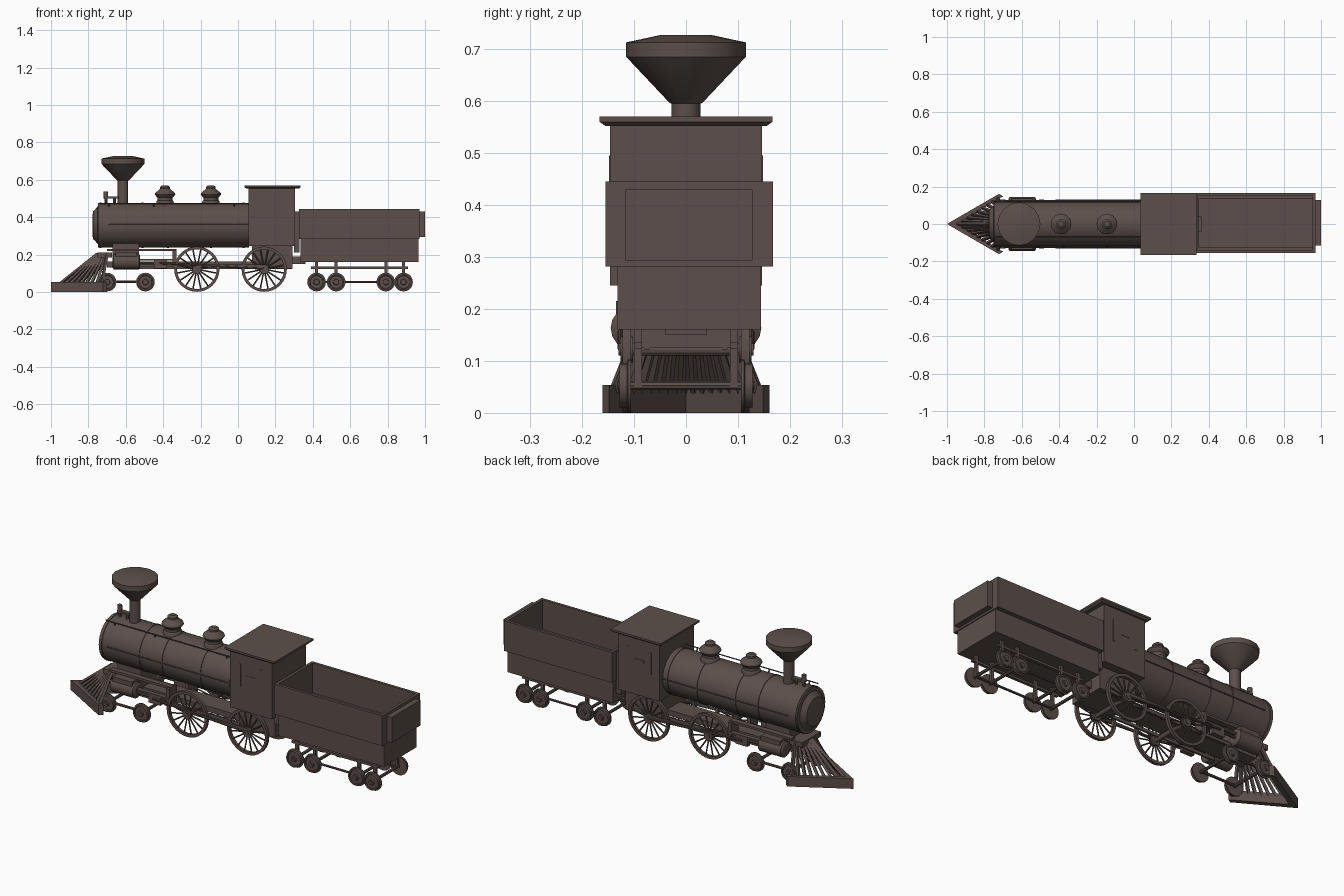
import bpy, bmesh, math
from mathutils import Vector, Matrix

if "Cube" in bpy.data.objects:
    bpy.data.objects.remove(bpy.data.objects["Cube"])

brown = bpy.data.materials.new("dark_brown")
brown.diffuse_color = (0.107, 0.078, 0.069, 1)
brown.use_nodes = True
brown.node_tree.nodes["Principled BSDF"].inputs["Base Color"].default_value = brown.diffuse_color


def finish(name, bm, smooth=False):
    bmesh.ops.recalc_face_normals(bm, faces=bm.faces)
    me = bpy.data.meshes.new(name)
    bm.to_mesh(me)
    bm.free()
    me.materials.append(brown)
    if smooth:
        for p in me.polygons:
            p.use_smooth = True
        me.set_sharp_from_angle(angle=math.radians(28))
    ob = bpy.data.objects.new(name, me)
    bpy.context.collection.objects.link(ob)
    return ob


def add_box(bm, x0, x1, y0, y1, z0, z1):
    m = Matrix.Translation(((x0 + x1) / 2, (y0 + y1) / 2, (z0 + z1) / 2))
    bmesh.ops.create_cube(bm, size=1, matrix=m @ Matrix.Diagonal((x1 - x0, y1 - y0, z1 - z0, 1)))


def add_rod(bm, p, q, r, n=8):
    p, q = Vector(p), Vector(q)
    rot = (q - p).to_track_quat('Z', 'Y').to_matrix().to_4x4()
    bmesh.ops.create_cone(bm, cap_ends=True, segments=n, radius1=r, radius2=r,
                          depth=(q - p).length, matrix=Matrix.Translation((p + q) / 2) @ rot)


def add_loft(bm, rings, closed=False):
    rings = [[bm.verts.new(v) for v in ring] for ring in rings]
    n = len(rings[0])
    for a, b in zip(rings, rings[1:] + rings[:1] if closed else rings[1:]):
        for i in range(n):
            j = (i + 1) % n
            bm.faces.new((a[i], a[j], b[j], b[i]))
    if not closed:
        bm.faces.new(rings[0])
        bm.faces.new(rings[-1])


def add_lathe(bm, profile, origin, axis='Z', n=24, closed=False):
    """Revolve (radius, height) points around an axis through origin."""
    rings = []
    for r, h in profile:
        ring = []
        for i in range(n):
            a = 2 * math.pi * i / n
            c, s = r * math.cos(a), r * math.sin(a)
            v = {'X': (h, c, s), 'Y': (c, h, s), 'Z': (c, s, h)}[axis]
            ring.append(Vector(v) + Vector(origin))
        rings.append(ring)
    add_loft(bm, rings, closed)


def rect(x0, x1, y, z, cy=0):
    return [(x0, cy - y, z), (x1, cy - y, z), (x1, cy + y, z), (x0, cy + y, z)]


def loft(name, rings):
    bm = bmesh.new()
    add_loft(bm, rings)
    return finish(name, bm)


def box(name, *d):
    bm = bmesh.new()
    add_box(bm, *d)
    return finish(name, bm)


def lathe(name, profile, origin, axis='Z', n=24):
    bm = bmesh.new()
    add_lathe(bm, profile, origin, axis, n)
    return finish(name, bm, True)


def rod(name, p, q, r, n=8):
    bm = bmesh.new()
    add_rod(bm, p, q, r, n)
    return finish(name, bm, True)


# boiler with smokebox door and bands
BZ = 0.357
lathe("boiler", [(.055, -.778), (.075, -.774), (.08, -.768), (.1, -.75), (.12, -.748), (.12, .06)],
      (0, 0, BZ), 'X', 32)
for x in (-.735, -.51, -.375, -.145, .03):
    lathe("boiler_band", [(.119, x - .006), (.1225, x - .005), (.1225, x + .005), (.119, x + .006)],
          (0, 0, BZ), 'X', 32)

# chimney with flared funnel
lathe("chimney", [(.028, .46), (.028, .595), (.032, .597), (.115, .685), (.115, .713), (.05, .727)],
      (-.615, 0, 0), 'Z', 16)

# steam and sand domes
for x in (-.39, -.145):
    lathe("dome", [(.05, .465), (.045, .485), (.04, .49), (.04, .505), (.046, .51), (.055, .522),
                   (.052, .53), (.03, .548), (.026, .552), (.026, .562), (.015, .57)], (x, 0, 0), 'Z', 20)

# small lamp ahead of the chimney
box("lamp_bracket", -.715, -.6, -.012, .012, .499, .51)
for x in (-.705, -.66):
    rod("lamp_post", (x, 0, .46), (x, 0, .51), .008)
rod("lamp", (-.706, 0, .5), (-.706, 0, .538), .012, 12)

# handrails and their posts
rod("top_handrail", (-.74, -.07, .473), (.06, -.07, .473), .003)
for x in (-.69, -.45, -.02):
    rod("handrail_post", (x, -.06, .45), (x, -.07, .473), .004)
for s in (-1, 1):
    rod("side_handrail", (-.69, s * .124, .36), (.06, s * .124, .36), .003)
    for x in (-.69, -.45, -.02):
        rod("rail_bracket", (x, s * .115, .36), (x, s * .128, .36), .004)

# cab with bevelled roof edge
box("cab", .055, .305, -.146, .146, .245, .556)
box("cab_base", .075, .292, -.1, .1, .125, .25)
loft("cab_roof", [rect(.045, .325, .155, .552), rect(.035, .335, .166, .56), rect(.035, .335, .166, .57)])
for s in (-1, 1):
    for x0, x1, z0, z1 in ((.105, .12, .375, .495), (.235, .25, .375, .495), (.15, .205, .425, .44)):
        y = sorted((s * .145, s * .148))
        box("cab_window_trim", x0, x1, y[0], y[1], z0, z1)

# main frame, saddle and beams
box("main_frame", -.7, .29, -.055, .055, .132, .162)
box("smokebox_saddle", -.67, -.53, -.07, .07, .15, .26)
box("front_beam", -.75, -.675, -.08, .08, .185, .212)
box("coupling", .28, .36, -.04, .04, .15, .19)
for s in (-1, 1):
    y = sorted((s * .07, s * .08))
    box("frame_bar", -.55, .29, y[0], y[1], .122, .138)
    y = sorted((s * .07, s * .1))
    box("running_bar", -.7, -.33, y[0], y[1], .218, .23)
    # cylinder, steam chest, slide bars and rods
    lathe("cylinder", [(.03, -.672), (.042, -.665), (.042, -.53), (.03, -.523)], (0, s * .103, .163), 'X', 16)
    y = sorted((s * .06, s * .135))
    box("steam_chest", -.655, -.54, y[0], y[1], .19, .215)
    rod("piston_rod", (-.53, s * .11, .155), (-.36, s * .11, .155), .007)
    y = sorted((s * .096, s * .12))
    box("slide_bar", -.53, -.33, y[0], y[1], .168, .177)
    box("crosshead", -.45, -.38, y[0], y[1], .125, .172)
    y = sorted((s * .05, s * .115))
    box("slide_bar_support", -.35, -.33, y[0], y[1], .13, .225)
    rod("connecting_rod", (-.42, s * .126, .155), (.14, s * .126, .125), .006)
    y = sorted((s * .122, s * .128))
    box("coupling_rod", -.22, .14, y[0], y[1], .132, .146)


# spoked driving wheels
def driver(x, y):
    bm = bmesh.new()
    c = Vector((x, y, .122))
    add_lathe(bm, [(.106, -.008), (.121, -.008), (.121, .008), (.106, .008)], c, 'Y', 32, True)
    add_lathe(bm, [(.025, -.012), (.025, .012)], c, 'Y', 16)
    for i in range(16):
        a = 2 * math.pi * (i + .5) / 16
        d = Vector((math.cos(a), 0, math.sin(a)))
        add_rod(bm, c + d * .02, c + d * .109, .004, 6)
    finish("driving_wheel", bm, True)


for x in (-.22, .14):
    for s in (-1, 1):
        driver(x, s * .114)
    rod("driving_axle", (x, -.13, .122), (x, .13, .122), .012, 12)

# small flanged wheels, axles and truck side bars
for x in (-.7, -.495, .42, .525, .79, .885):
    for s in (-1, 1):
        lathe("small_wheel", [(.05, -s * .012), (.05, -s * .006), (.043, -s * .004), (.043, s * .01),
                              (.036, s * .01), (.034, s * .005), (.016, s * .005), (.014, s * .012)],
              (x, s * .118, .053), 'Y', 20)
    rod("small_axle", (x, -.132, .053), (x, .132, .053), .008)
for s in (-1, 1):
    rod("front_truck_bar", (-.7, s * .1, .055), (-.495, s * .1, .055), .007)
    rod("tender_truck_bar", (.42, s * .095, .053), (.885, s * .095, .053), .006)
    y = sorted((s * .085, s * .1))
    box("tender_upper_bar", .39, .91, y[0], y[1], .124, .136)
    for x in (.42, .525, .79, .885):
        box("truck_leg", x - .008, x + .008, y[0], y[1], .05, .165)

# cowcatcher: V blade and fanned slats
bm = bmesh.new()
outline = [(-1, 0), (-.722, .161), (-.7, .148), (-.945, 0), (-.7, -.148), (-.722, -.161)]
add_loft(bm, [[(x, y, z) for x, y in outline] for z in (0, .054)])
finish("cowcatcher_blade", bm)
bm = bmesh.new()
for i in range(-8, 9):
    t = abs(i) / 8
    s = 1 if i > 0 else -1
    add_rod(bm, (-.955 + .225 * t, s * .14 * t, .04), (-.75 + .05 * t, s * .075 * t, .203), .0098, 4)
finish("cowcatcher_slats", bm)

# tender: narrow tank below, wider open bin above, end panels
TY = .006
loft("tender", [rect(.335, .965, .138, .16, TY), rect(.335, .965, .138, .282, TY),
                rect(.325, .97, .161, .282, TY), rect(.325, .97, .161, .445, TY),
                rect(.34, .955, .146, .445, TY), rect(.34, .955, .146, .284, TY),
                rect(.345, .955, .128, .284, TY), rect(.345, .955, .128, .17, TY)])
box("tender_rear_panel", .965, 1.0, TY - .122, TY + .122, .293, .43)
box("tender_front_panel", .3, .33, TY - .122, TY + .122, .21, .43)
